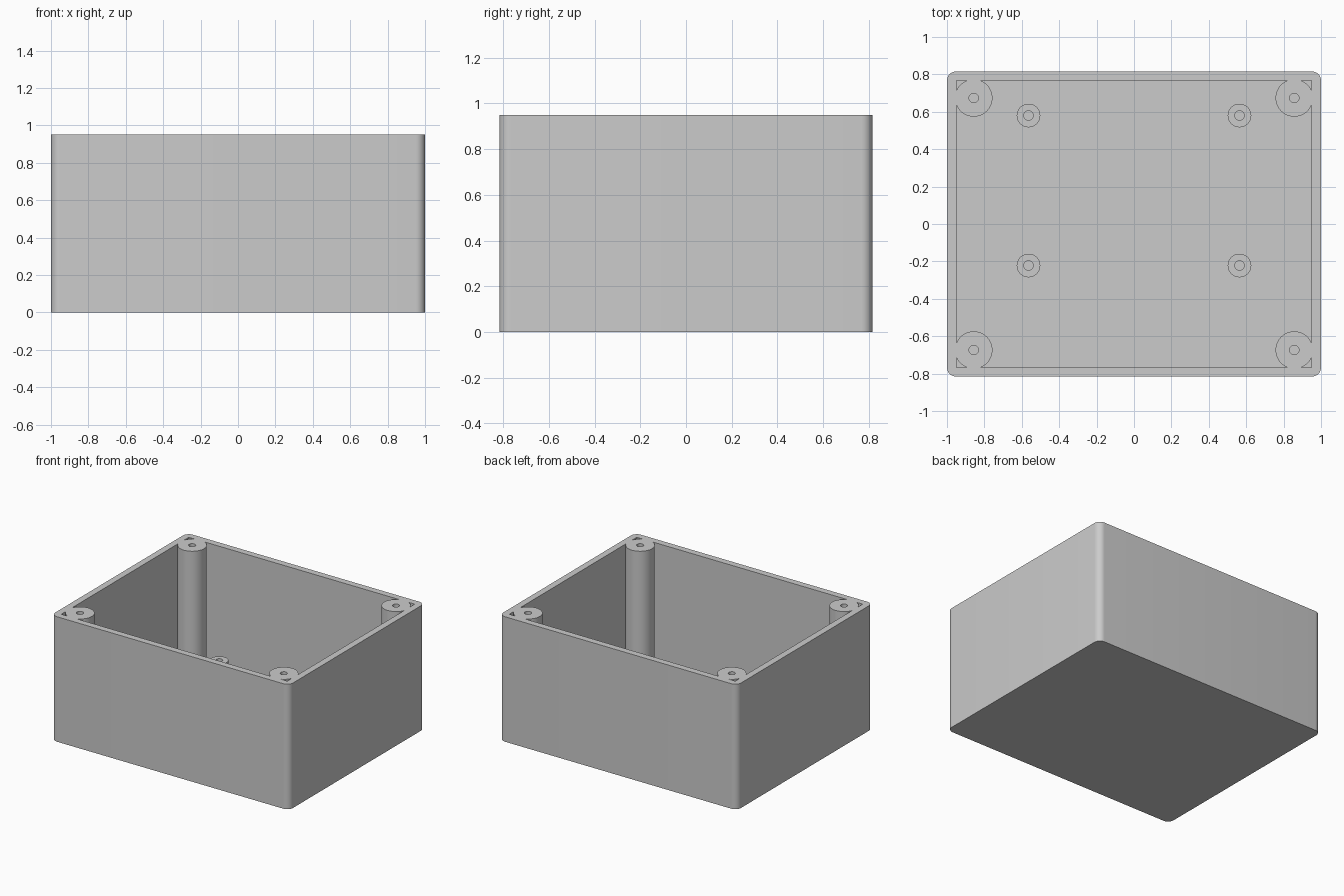
import bpy, bmesh, math
from mathutils import Matrix

cube = bpy.data.objects.get("Cube")
if cube:
    bpy.data.objects.remove(cube, do_unlink=True)

# Main dimensions
HX, HY, HEIGHT = 1.0, 0.816, 0.95
WALL, FLOOR = 0.05, 0.05
POSTS = [(sx * 0.857, sy * 0.674) for sx in (-1, 1) for sy in (-1, 1)]
STANDOFFS = [(sx * 0.564, y) for sx in (-1, 1) for y in (-0.222, 0.58)]
POST_R, STANDOFF_R, HOLE_R = 0.1, 0.063, 0.025
STANDOFF_TOP = 0.19

grey = bpy.data.materials.new("grey plastic")
grey.use_nodes = True
colour = (0.6, 0.6, 0.6, 1)
grey.diffuse_color = colour
grey.node_tree.nodes["Principled BSDF"].inputs["Base Color"].default_value = colour


def finish(name, bm):
    mesh = bpy.data.meshes.new(name)
    bm.to_mesh(mesh)
    bm.free()
    mesh.materials.append(grey)
    obj = bpy.data.objects.new(name, mesh)
    bpy.context.collection.objects.link(obj)
    return obj


def box(name, hx, hy, z0, z1, radius=0):
    bm = bmesh.new()
    bmesh.ops.create_cube(bm, size=1)
    bm.transform(Matrix.Translation((0, 0, (z0 + z1) / 2))
                 @ Matrix.Diagonal((2 * hx, 2 * hy, z1 - z0, 1)))
    if radius:
        upright = [e for e in bm.edges
                   if abs(e.verts[0].co.z - e.verts[1].co.z) > 0.01]
        bmesh.ops.bevel(bm, geom=upright, offset=radius, segments=10,
                        profile=0.5, affect='EDGES')
    return finish(name, bm)


def cylinders(name, centres, radius, z0, z1, segments=48):
    bm = bmesh.new()
    for x, y in centres:
        bmesh.ops.create_cone(bm, cap_ends=True, segments=segments,
                              radius1=radius, radius2=radius, depth=z1 - z0,
                              matrix=Matrix.Translation((x, y, (z0 + z1) / 2)))
    return finish(name, bm)


def cut(target, cutter):
    cutter.hide_render = True
    mod = target.modifiers.new("cut", 'BOOLEAN')
    mod.operation, mod.solver, mod.object = 'DIFFERENCE', 'EXACT', cutter
    bpy.context.view_layer.update()
    graph = bpy.context.evaluated_depsgraph_get()
    mesh = bpy.data.meshes.new_from_object(target.evaluated_get(graph))
    target.modifiers.clear()
    target.data = mesh
    bpy.data.objects.remove(cutter, do_unlink=True)


# Open box: the cavity is hollowed around the corner screw posts
body = box("box_body", HX, HY, 0, HEIGHT, radius=0.05)
cavity = box("cavity", HX - WALL, HY - WALL, FLOOR, HEIGHT + 0.2)
cut(cavity, cylinders("post_shapes", POSTS, POST_R, 0, HEIGHT + 0.4))
cut(body, cavity)
cut(body, cylinders("post_holes", POSTS, HOLE_R, FLOOR, HEIGHT + 0.2, 24))

# Board standoffs on the floor
standoffs = cylinders("board_standoffs", STANDOFFS, STANDOFF_R, FLOOR, STANDOFF_TOP)
cut(standoffs, cylinders("standoff_holes", STANDOFFS, HOLE_R, 0, HEIGHT, 24))

# Smooth the round walls, keep the edges sharp
for obj in (body, standoffs):
    bpy.ops.object.select_all(action='DESELECT')
    obj.select_set(True)
    bpy.context.view_layer.objects.active = obj
    bpy.ops.object.shade_smooth_by_angle(angle=math.radians(30))
